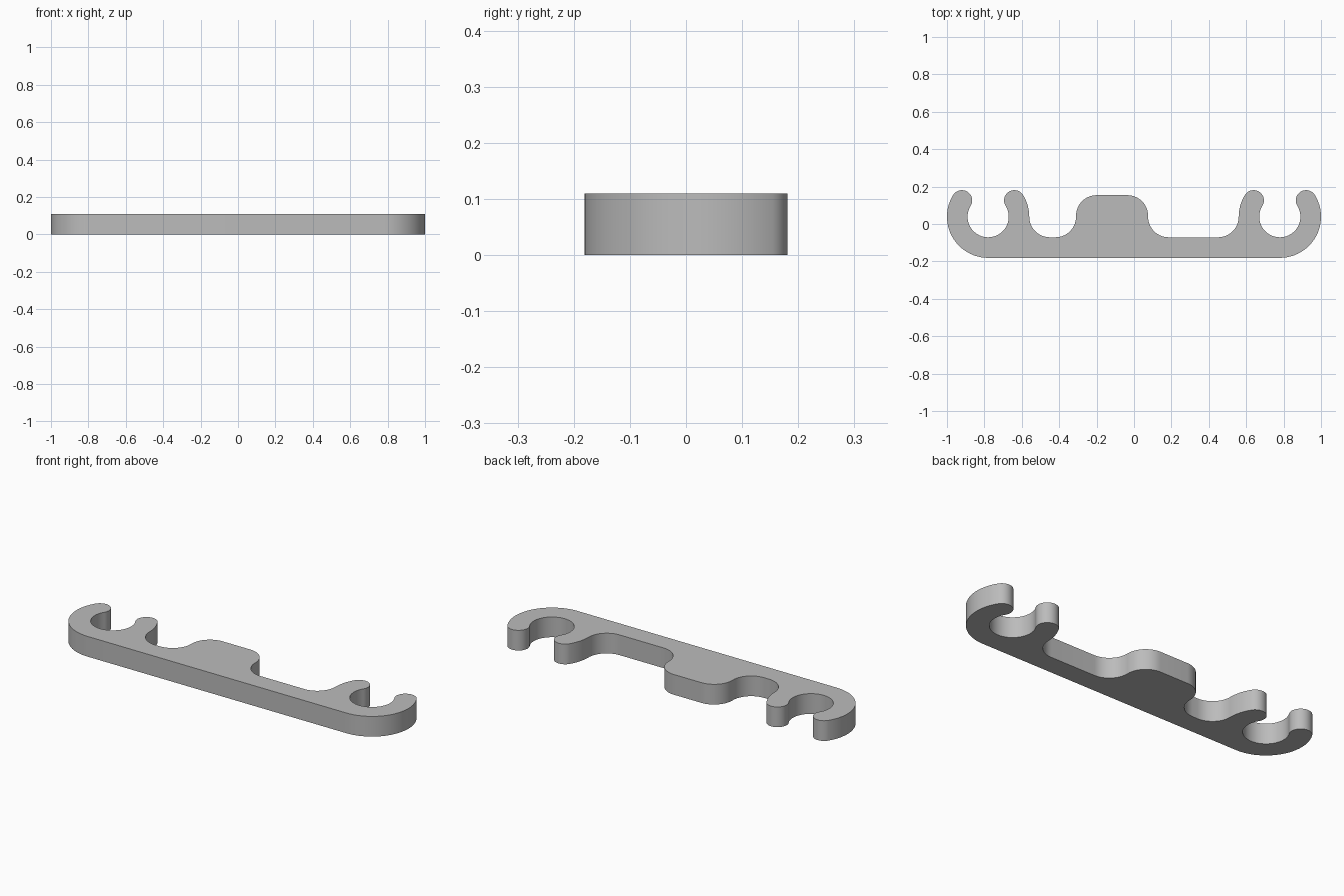
import bpy, bmesh
from math import cos, sin, radians
from mathutils import Vector

cube = bpy.data.objects.get("Cube")
if cube:
    bpy.data.objects.remove(cube, do_unlink=True)

HEIGHT = 0.11
R = 0.11            # radius of the sockets, valleys and corners
CY = 0.039          # y of all main arc centres
HOOK_X = 0.78       # x of each socket centre
TIP = 31.8          # angle at which the arms end


def arc(cx, cy, radius, start, end):
    """Points along an arc, angles in degrees."""
    n = max(4, round(abs(end - start) / 5))
    angles = [radians(start + (end - start) * i / n) for i in range(n + 1)]
    return [Vector((cx + radius * cos(a), cy + radius * sin(a))) for a in angles]


def tip_cap(angle, start):
    """Half-round end of an arm of the socket ring."""
    a = radians(angle)
    return arc(-HOOK_X + 1.5 * R * cos(a), CY + 1.5 * R * sin(a), R / 2, start, start - 180)


# Left hook: outer curve, rounded tip, socket, second tip, valley
left_hook = (arc(-HOOK_X, CY, 2 * R, 270, 180 - TIP)
             + tip_cap(180 - TIP, 180 - TIP)
             + arc(-HOOK_X, CY, R, 180 - TIP, 360 + TIP)
             + tip_cap(TIP, 180 + TIP)
             + arc(-HOOK_X, CY, 2 * R, TIP, 0)
             + arc(-HOOK_X + 3 * R, CY, R, 180, 270))
right_hook = [Vector((-p.x, p.y)) for p in reversed(left_hook)]

# Off-centre raised block with rounded shoulders and filleted feet
block_left, block_right = -0.31, 0.075
block = (arc(block_left - R, CY, R, 270, 360)
         + arc(block_left + R, CY + 0.005, R, 180, 90)
         + arc(block_right - R, CY + 0.005, R, 90, 0)
         + arc(block_right + R, CY, R, 180, 270))

# Drop repeated points where arcs meet
outline = []
for p in left_hook + block + right_hook:
    if not outline or (p - outline[-1]).length > 1e-4:
        outline.append(p)

# Extrude the outline to a flat plate
bm = bmesh.new()
base = bm.faces.new([bm.verts.new((p.x, p.y, 0)) for p in outline])
top = bmesh.ops.extrude_face_region(bm, geom=[base], use_keep_orig=True)
bmesh.ops.translate(bm, vec=(0, 0, HEIGHT),
                    verts=[g for g in top["geom"] if isinstance(g, bmesh.types.BMVert)])
bmesh.ops.recalc_face_normals(bm, faces=bm.faces)
mesh = bpy.data.meshes.new("double_hook_bracket")
bm.to_mesh(mesh)
bm.free()

bracket = bpy.data.objects.new("double_hook_bracket", mesh)
bpy.context.collection.objects.link(bracket)

# Plain grey
grey = bpy.data.materials.new("plain_grey")
grey.use_nodes = True
colour = (0.5, 0.5, 0.5, 1)
grey.diffuse_color = colour
grey.node_tree.nodes["Principled BSDF"].inputs["Base Color"].default_value = colour
mesh.materials.append(grey)

# Smooth curved walls, sharp rims
bpy.ops.object.select_all(action="DESELECT")
bracket.select_set(True)
bpy.context.view_layer.objects.active = bracket
bpy.ops.object.shade_smooth_by_angle(angle=radians(30))
